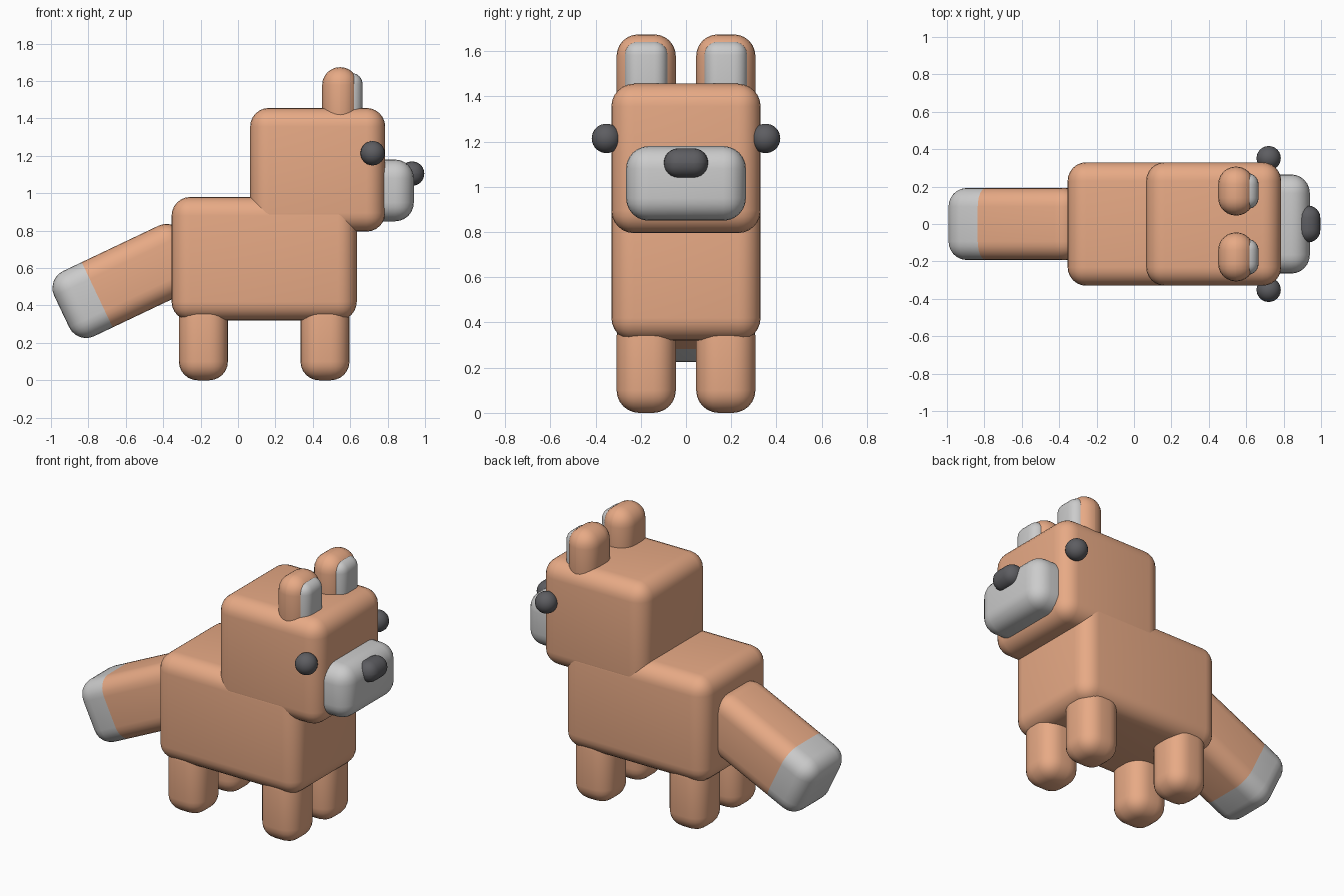
import bpy, bmesh, math
from mathutils import Vector, Matrix

if "Cube" in bpy.data.objects:
    bpy.data.objects.remove(bpy.data.objects["Cube"])


def material(name, rgb):
    m = bpy.data.materials.new(name)
    m.diffuse_color = (*rgb, 1)
    m.use_nodes = True
    m.node_tree.nodes["Principled BSDF"].inputs["Base Color"].default_value = m.diffuse_color
    return m


FUR = material("orange_fur", (0.80, 0.40, 0.235))
PALE = material("pale_fur", (0.80, 0.80, 0.80))
DARK = material("dark", (0.11, 0.11, 0.12))


def finish(bm, name, mats):
    mesh = bpy.data.meshes.new(name)
    bm.to_mesh(mesh)
    bm.free()
    for m in mats:
        mesh.materials.append(m)
    mesh.shade_smooth()
    obj = bpy.data.objects.new(name, mesh)
    bpy.context.collection.objects.link(obj)
    return obj


def rounded(size, radius):
    bm = bmesh.new()
    bmesh.ops.create_cube(bm, size=1)
    bmesh.ops.scale(bm, vec=size, verts=bm.verts)
    bmesh.ops.bevel(bm, geom=bm.edges[:], offset=radius, segments=6,
                    profile=0.5, affect='EDGES', clamp_overlap=True)
    return bm


def block(name, xs, ys, zs, radius, mat):
    lo, hi = Vector((xs[0], ys[0], zs[0])), Vector((xs[1], ys[1], zs[1]))
    bm = rounded(hi - lo, radius)
    bmesh.ops.translate(bm, vec=(lo + hi) / 2, verts=bm.verts)
    return finish(bm, name, [mat])


# Body, head, snout and nose
block("body", (-0.355, 0.635), (-0.33, 0.33), (0.32, 0.98), 0.1, FUR)
block("head", (0.065, 0.787), (-0.33, 0.33), (0.795, 1.456), 0.1, FUR)
block("snout", (0.60, 0.94), (-0.265, 0.265), (0.85, 1.18), 0.1, PALE)
block("nose", (0.865, 0.996), (-0.098, 0.098), (1.04, 1.17), 0.064, DARK)

# Paired parts on both sides
for side, s in (("left", 1), ("right", -1)):
    outer = sorted((0.045 * s, 0.307 * s))
    inner = sorted((0.08 * s, 0.272 * s))
    block(f"front_leg_{side}", (0.334, 0.596), outer, (0, 0.44), 0.1, FUR)
    block(f"back_leg_{side}", (-0.316, -0.054), outer, (0, 0.44), 0.1, FUR)
    block(f"ear_{side}", (0.45, 0.642), outer, (1.33, 1.674), 0.095, FUR)
    block(f"inner_ear_{side}", (0.54, 0.666), inner, (1.35, 1.643), 0.06, PALE)
    bm = bmesh.new()
    bmesh.ops.create_uvsphere(bm, u_segments=24, v_segments=16, radius=0.065)
    bmesh.ops.translate(bm, vec=(0.72, 0.352 * s, 1.214), verts=bm.verts)
    finish(bm, f"eye_{side}", [DARK])

# Drooping tail, cut across so the tip can be pale
bm = rounded((0.765, 0.386, 0.386), 0.1)
cut = -0.765 / 2 + 0.21
bmesh.ops.bisect_plane(bm, geom=bm.verts[:] + bm.edges[:] + bm.faces[:],
                       plane_co=(cut, 0, 0), plane_no=(1, 0, 0))
for f in bm.faces:
    f.material_index = 1 if f.calc_center_median().x < cut else 0
bmesh.ops.transform(bm, verts=bm.verts, matrix=Matrix.Translation((-0.597, 0, 0.531))
                    @ Matrix.Rotation(math.radians(-25.4), 4, 'Y'))
finish(bm, "tail", [FUR, PALE])
